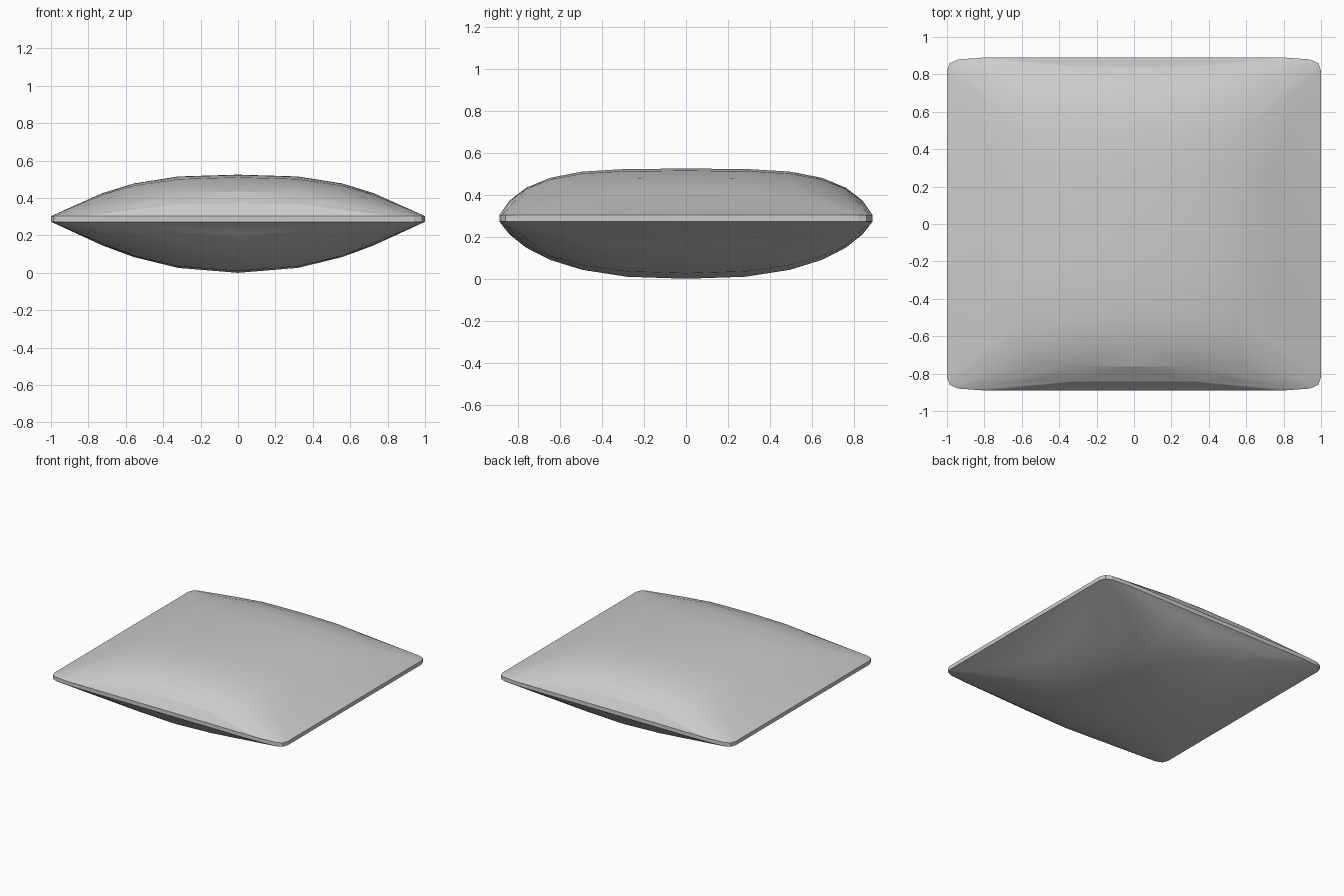
import bpy, bmesh

if "Cube" in bpy.data.objects:
    bpy.data.objects.remove(bpy.data.objects["Cube"])

HX, HY = 1.0, 0.89          # half sizes of the cushion
SEAM, TOP = 0.285, 0.525    # seam height and crown height
STEPS = [-1, -.95, -.86, -.73, -.56, -.32, 0, .32, .56, .73, .86, .95, 1]


def bulge(u, v, px, py, qy):
    """Pillow puff: 1 at the centre, 0 along the seam."""
    return (1 - abs(u) ** px) * (1 - abs(v) ** py) ** qy


bm = bmesh.new()

# puffed upper and lower faces
for u in STEPS[1:-1]:
    for v in STEPS[1:-1]:
        up = bulge(u, v, 2.8, 4.0, 0.6)
        down = bulge(u, v, 2.1, 2.6, 0.65)
        bm.verts.new((u * HX * 0.995, v * HY * 0.995, SEAM + (TOP - SEAM) * up))
        bm.verts.new((u * HX * 0.995, v * HY * 0.995, SEAM - SEAM * down))

# thin seam rim with clipped corners
for sx in (-1, 1):
    for sy in (-1, 1):
        for x, y in ((1.0, 0.82), (0.985, 0.86), (0.94, 0.88), (0.8, 0.89)):
            bm.verts.new((sx * x, sy * y, SEAM + 0.018))
            bm.verts.new((sx * x, sy * y, SEAM - 0.012))

# taut skin around the stuffing
res = bmesh.ops.convex_hull(bm, input=bm.verts[:])
junk = {e for e in res["geom_interior"] + res["geom_unused"]
        if isinstance(e, bmesh.types.BMVert)}
bmesh.ops.delete(bm, geom=list(junk), context='VERTS')
bmesh.ops.recalc_face_normals(bm, faces=bm.faces[:])

mesh = bpy.data.meshes.new("cushion")
bm.to_mesh(mesh)
bm.free()
cushion = bpy.data.objects.new("cushion", mesh)
bpy.context.collection.objects.link(cushion)

# soft shading that keeps the seam crisp
bpy.context.view_layer.objects.active = cushion
cushion.select_set(True)
bpy.ops.object.shade_smooth_by_angle(angle=0.2)
